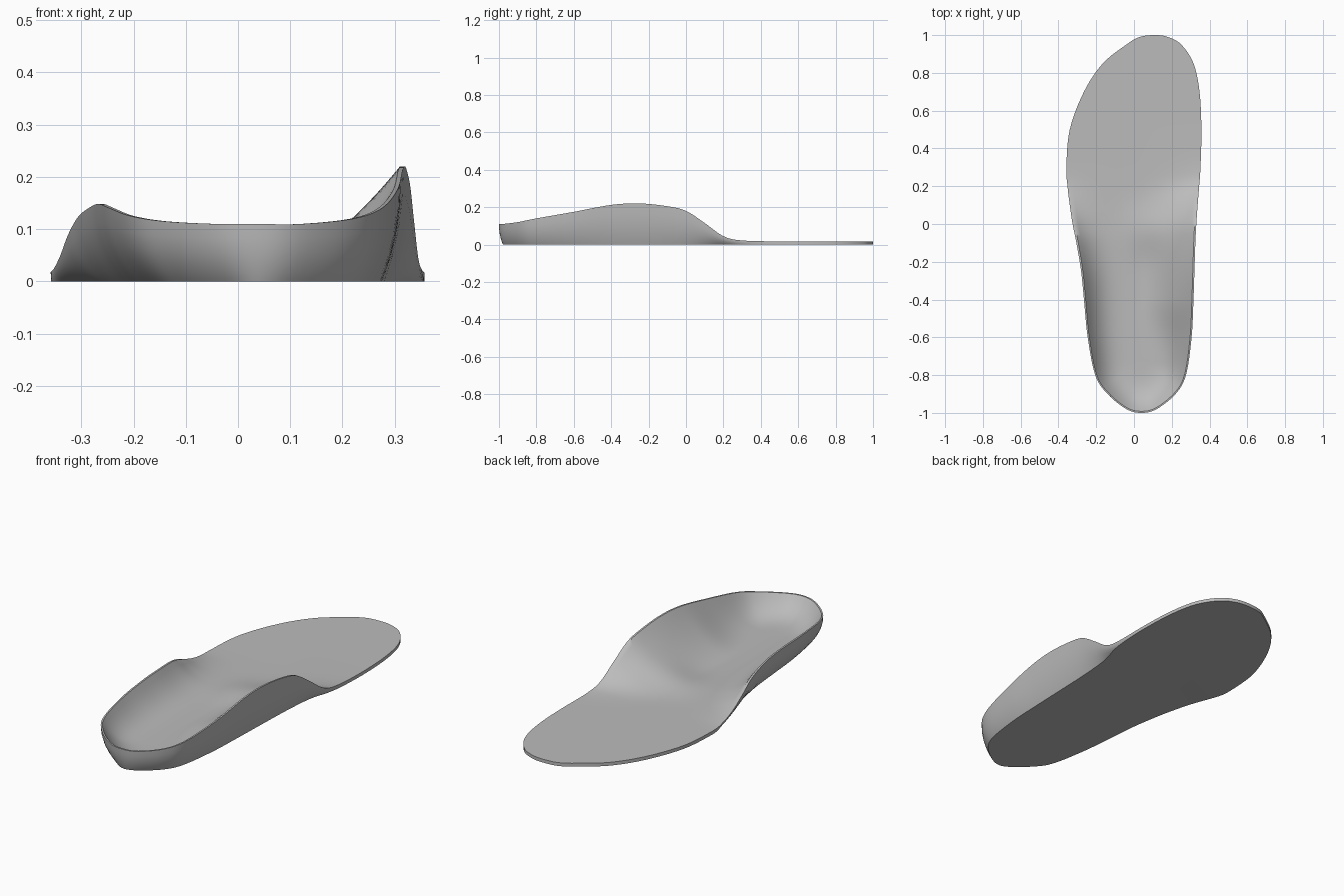
import bpy, bmesh, math
from mathutils import Vector

cube = bpy.data.objects.get("Cube")
if cube:
    bpy.data.objects.remove(cube, do_unlink=True)

SOLE = 0.017      # thickness of the flat sole
STEPS = 6         # samples between neighbouring outline stations

# Outline stations from heel to toe: y, right x, left x, right rim height, left rim height
stations = [
    (-1, .04, .04, .11, .11),
    (-.98, -.04, .12, .11, .11),
    (-.9, -.14, .22, .115, .12),
    (-.8, -.205, .275, .125, .14),
    (-.6, -.245, .305, .14, .175),
    (-.4, -.265, .315, .148, .212),
    (-.25, -.28, .32, .144, .22),
    (-.1, -.305, .325, .125, .205),
    (0, -.325, .33, .09, .18),
    (.1, -.34, .337, .05, .115),
    (.2, -.352, .345, .025, .045),
    (.3, -.358, .352, SOLE, .022),
    (.5, -.34, .357, SOLE, SOLE),
    (.7, -.265, .347, SOLE, SOLE),
    (.85, -.165, .315, SOLE, SOLE),
    (.95, -.04, .25, SOLE, SOLE),
    (.99, .03, .18, SOLE, SOLE),
    (1, .11, .11, SOLE, SOLE),
]


def smoothstep(a, b, v):
    t = min(max((v - a) / (b - a), 0), 1)
    return t * t * (3 - 2 * t)


def closed_spline(points):
    """Smooth closed curve through points of (x, y, rim height)."""
    result = []
    n = len(points)
    for i in range(n):
        a, b, c, d = (points[(i + k) % n] for k in (-1, 0, 1, 2))
        for step in range(STEPS):
            t = step / STEPS
            result.append(b + (c - a) * (t / 2)
                          + (2 * a - 5 * b + 4 * c - d) * (t * t / 2)
                          + (3 * b - a - 3 * c + d) * (t ** 3 / 2))
    return result


def bump(x, y):
    """Soft pad behind the ball of the foot."""
    return .022 * math.exp(-((x - .08) / .13) ** 2 - ((y + .03) / .13) ** 2)


# Rim loop: up the left side, back down the right side
up = [Vector((xl, y, hl)) for y, xr, xl, hr, hl in stations]
down = [Vector((xr, y, hr)) for y, xr, xl, hr, hl in stations[-2:0:-1]]
rim = closed_spline(up + down)
count = len(rim)

WALL_RINGS = [0, .06, .15, .3, .5, .75, 1]
BED_RINGS = [i / 18 for i in range(19)]
columns = []
for i, p in enumerate(rim):
    height = max(p.z, SOLE)
    tangent = rim[(i + 1) % count] - rim[i - 1]
    out = Vector((tangent.y, -tangent.x, 0)).normalized()
    edge = Vector((p.x, p.y, 0))
    centre = Vector((.03, min(max(p.y, -.72), .6), 0))

    # Outer wall, tucked in towards the bottom
    depth = .022 + .035 * max(-out.x, 0) + .015 * max(out.x, 0)
    tuck = depth * (1 - math.exp(-(height - SOLE) / .03))
    column = []
    for t in WALL_RINGS:
        q = edge - out * tuck * (1 - t) ** 2.2
        column.append(Vector((q.x, q.y, height * t)))

    # Foot bed: steep on the outer side and heel, gentle under the arch
    arch = smoothstep(.3, .9, out.x) * smoothstep(-.85, -.4, p.y)
    power = 3.8 - 2.1 * arch
    for s in BED_RINGS:
        q = edge.lerp(centre, .03 + .97 * s)
        z = SOLE + (height - SOLE) * (1 - s) ** power
        z += bump(q.x, q.y) * smoothstep(0, .3, s)
        column.append(Vector((q.x, q.y, z)))
    columns.append(column)

# Skin the columns, then close the bottom
bm = bmesh.new()
grid = [[bm.verts.new(v) for v in column] for column in columns]
for i in range(count):
    a, b = grid[i], grid[(i + 1) % count]
    for j in range(len(a) - 1):
        bm.faces.new((a[j], b[j], b[j + 1], a[j + 1]))
bm.faces.new([column[0] for column in reversed(grid)])
bmesh.ops.remove_doubles(bm, verts=bm.verts, dist=.0002)
bmesh.ops.recalc_face_normals(bm, faces=bm.faces)

mesh = bpy.data.meshes.new("insole")
bm.to_mesh(mesh)
bm.free()
insole = bpy.data.objects.new("insole", mesh)
bpy.context.collection.objects.link(insole)

# Single grey material
grey = bpy.data.materials.new("plain grey")
grey.use_nodes = True
colour = (.5, .5, .5, 1)
grey.diffuse_color = colour
grey.node_tree.nodes["Principled BSDF"].inputs["Base Color"].default_value = colour
mesh.materials.append(grey)

bpy.ops.object.select_all(action="DESELECT")
insole.select_set(True)
bpy.context.view_layer.objects.active = insole
bpy.ops.object.shade_smooth_by_angle(angle=math.radians(40))
